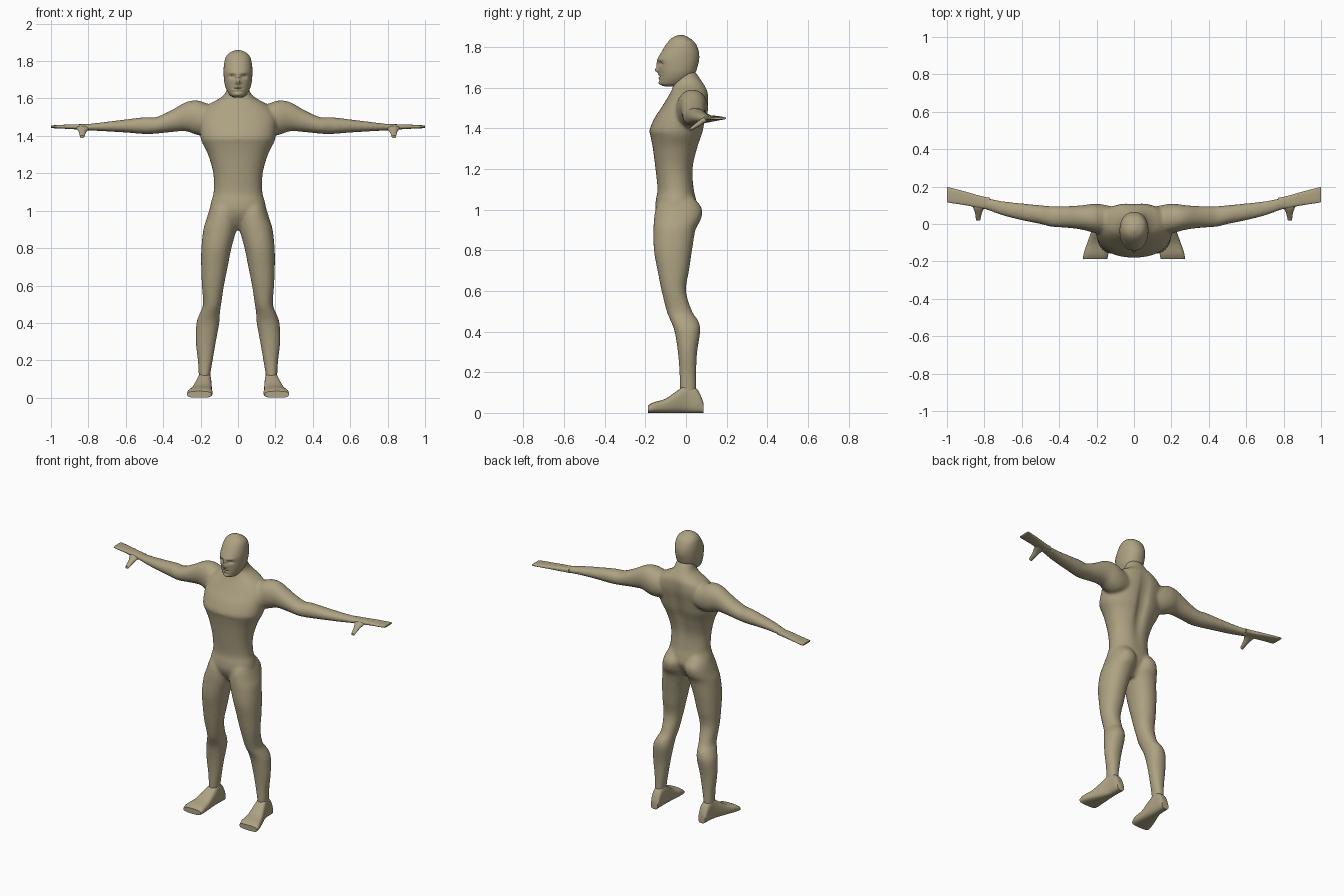
import bpy, bmesh, math

skin = bpy.data.materials.new("khaki skin")
skin.diffuse_color = (0.42, 0.36, 0.225, 1)


def spline(p0, p1, p2, p3, t):
    """Catmull-Rom blend of four rings."""
    return [0.5 * (2*b + (c-a)*t + (2*a-5*b+4*c-d)*t*t + (3*b-a-3*c+d)*t**3)
            for a, b, c, d in zip(p0, p1, p2, p3)]


def loft(bm, axis, rings, side=1, seg=28, sub=4, power=2.0, bumps=()):
    """Skin rings (position, a0, a1, b0, b1) along an axis.
    Bumps (x, z, width, height, push, facing) move the front or back surface."""
    path = []
    for i in range(len(rings) - 1):
        q = [rings[max(0, min(len(rings) - 1, i + k))] for k in (-1, 0, 1, 2)]
        path += [spline(*q, s / sub) for s in range(sub)]
    path.append(rings[-1])
    loops = []
    for t, a0, a1, b0, b1 in path:
        loop = []
        for k in range(seg):
            w = 2 * math.pi * (k + 0.5) / seg
            c, s = math.cos(w), math.sin(w)
            a = (a0+a1)/2 + (a1-a0)/2 * math.copysign(abs(c)**(2/power), c)
            b = (b0+b1)/2 + (b1-b0)/2 * math.copysign(abs(s)**(2/power), s)
            x, y, z = {'x': (t, a, b), 'y': (a, t, b), 'z': (a, b, t)}[axis]
            for bx, bz, sx, sz, push, facing in bumps:
                if s * facing > 0:
                    g = math.exp(-((x-bx)/sx)**2 - ((z-bz)/sz)**2)
                    y += push * facing * g * min(1, abs(s) * 2)
            loop.append(bm.verts.new((side * x, y, z)))
        loops.append(loop)
    faces = [bm.faces.new(loops[0]), bm.faces.new(loops[-1])]
    for p, q in zip(loops, loops[1:]):
        for k in range(seg):
            n = (k + 1) % seg
            faces.append(bm.faces.new((p[k], p[n], q[n], q[k])))
    bmesh.ops.recalc_face_normals(bm, faces=faces)


def finish(name, bm, angle=50):
    mesh = bpy.data.meshes.new(name)
    bm.to_mesh(mesh)
    bm.free()
    mesh.materials.append(skin)
    obj = bpy.data.objects.new(name, mesh)
    bpy.context.collection.objects.link(obj)
    bpy.ops.object.select_all(action='DESELECT')
    obj.select_set(True)
    bpy.context.view_layer.objects.active = obj
    bpy.ops.object.shade_smooth_by_angle(angle=math.radians(angle))
    return obj


# Torso and neck: height, half width, front, back
torso = [(0.90, .07, -.09, .00), (0.95, .13, -.13, .03), (1.00, .15, -.15, .055),
         (1.05, .143, -.148, .05), (1.10, .13, -.14, .04), (1.20, .132, -.15, .037),
         (1.30, .16, -.163, .06), (1.36, .19, -.174, .08), (1.39, .20, -.18, .088),
         (1.45, .205, -.155, .10), (1.50, .205, -.122, .11), (1.54, .185, -.097, .112),
         (1.575, .145, -.077, .11), (1.60, .10, -.066, .10), (1.63, .066, -.06, .08),
         (1.68, .055, -.055, .045)]
legs = [(1.08, .04, .11, -.09, .02), (1.04, .015, .14, -.13, .055),
        (1.00, .004, .155, -.15, .08), (.95, .002, .17, -.158, .073),
        (.90, .008, .185, -.16, .047), (.80, .035, .196, -.158, .03),
        (.70, .055, .197, -.14, .015), (.60, .075, .193, -.12, .0),
        (.50, .09, .187, -.095, .03), (.45, .097, .205, -.075, .062),
        (.40, .10, .222, -.056, .07), (.30, .118, .226, -.04, .055),
        (.20, .135, .215, -.032, .05), (.12, .148, .21, -.03, .05),
        (.05, .15, .205, -.02, .05)]
arms = [(.10, -.03, .09, 1.42, 1.55), (.17, -.05, .105, 1.40, 1.575),
        (.22, -.045, .108, 1.405, 1.59), (.28, -.03, .10, 1.425, 1.58),
        (.36, -.02, .095, 1.42, 1.535), (.44, -.015, .095, 1.412, 1.50),
        (.50, .0, .10, 1.41, 1.50), (.60, .02, .11, 1.418, 1.488),
        (.70, .045, .122, 1.424, 1.476), (.78, .073, .138, 1.428, 1.466),
        (.82, .085, .145, 1.43, 1.463)]

bm = bmesh.new()
spine = [(0, 1.36, .03, .17, -.024, 1)]
loft(bm, 'z', [(z, -w, w, f, b) for z, w, f, b in torso], seg=48, power=2.2, bumps=spine)
for side in (1, -1):
    loft(bm, 'z', legs, side, power=2.15)
    loft(bm, 'x', arms, side, power=2.1)
body = finish("body", bm, 180)
# Fuse torso and limbs into one soft surface
fuse = body.modifiers.new("fuse", 'REMESH')
fuse.mode = 'VOXEL'
fuse.voxel_size = 0.009
fuse.use_smooth_shade = True
soften = body.modifiers.new("soften", 'SMOOTH')
soften.factor = 0.5
soften.iterations = 5

# Head with sculpted face
head = [(1.605, .02, -.10, -.05), (1.615, .04, -.125, -.02), (1.64, .058, -.13, .02),
        (1.67, .07, -.132, .045), (1.70, .075, -.135, .056), (1.74, .077, -.138, .065),
        (1.78, .075, -.118, .062), (1.82, .066, -.092, .045), (1.845, .045, -.067, .015),
        (1.858, .014, -.04, -.012)]
face = [(0, 1.685, .012, .012, .02, -1), (0, 1.71, .009, .022, .012, -1),
        (0, 1.647, .022, .005, .006, -1), (0, 1.664, .020, .005, .005, -1),
        (0, 1.655, .024, .003, -.005, -1), (0, 1.622, .02, .009, .007, -1)]
for s in (1, -1):
    face += [(s * .032, 1.718, .017, .010, -.013, -1), (s * .03, 1.738, .022, .007, .005, -1)]
bm = bmesh.new()
loft(bm, 'z', [(z, -w, w, f, b) for z, w, f, b in head], seg=64, sub=6,
     power=2.15, bumps=face)
finish("head", bm)

# Mitten hands, thumbs and feet
hand = [(.77, .08, .14, 1.432, 1.463), (.82, .085, .15, 1.432, 1.463),
        (.90, .10, .173, 1.437, 1.461), (.985, .113, .195, 1.441, 1.457),
        (1.0, .117, .197, 1.444, 1.454)]
thumb = [(.115, .78, .87, 1.434, 1.46), (.085, .80, .86, 1.422, 1.453),
         (.06, .813, .85, 1.406, 1.435), (.02, .822, .845, 1.388, 1.402)]
foot = [(.085, .15, .20, 0, .05), (.06, .145, .207, 0, .11), (.01, .143, .212, 0, .14),
        (-.035, .141, .226, 0, .115), (-.10, .139, .25, 0, .07),
        (-.16, .137, .27, 0, .052), (-.188, .143, .272, 0, .035)]
for side, label in ((1, "left"), (-1, "right")):
    for part, axis, rings, power in (("hand", 'x', hand, 2.8), ("thumb", 'y', thumb, 2.2),
                                     ("foot", 'y', foot, 3.0)):
        bm = bmesh.new()
        loft(bm, axis, rings, side, seg=24, sub=3, power=power)
        finish(label + "_" + part, bm)
